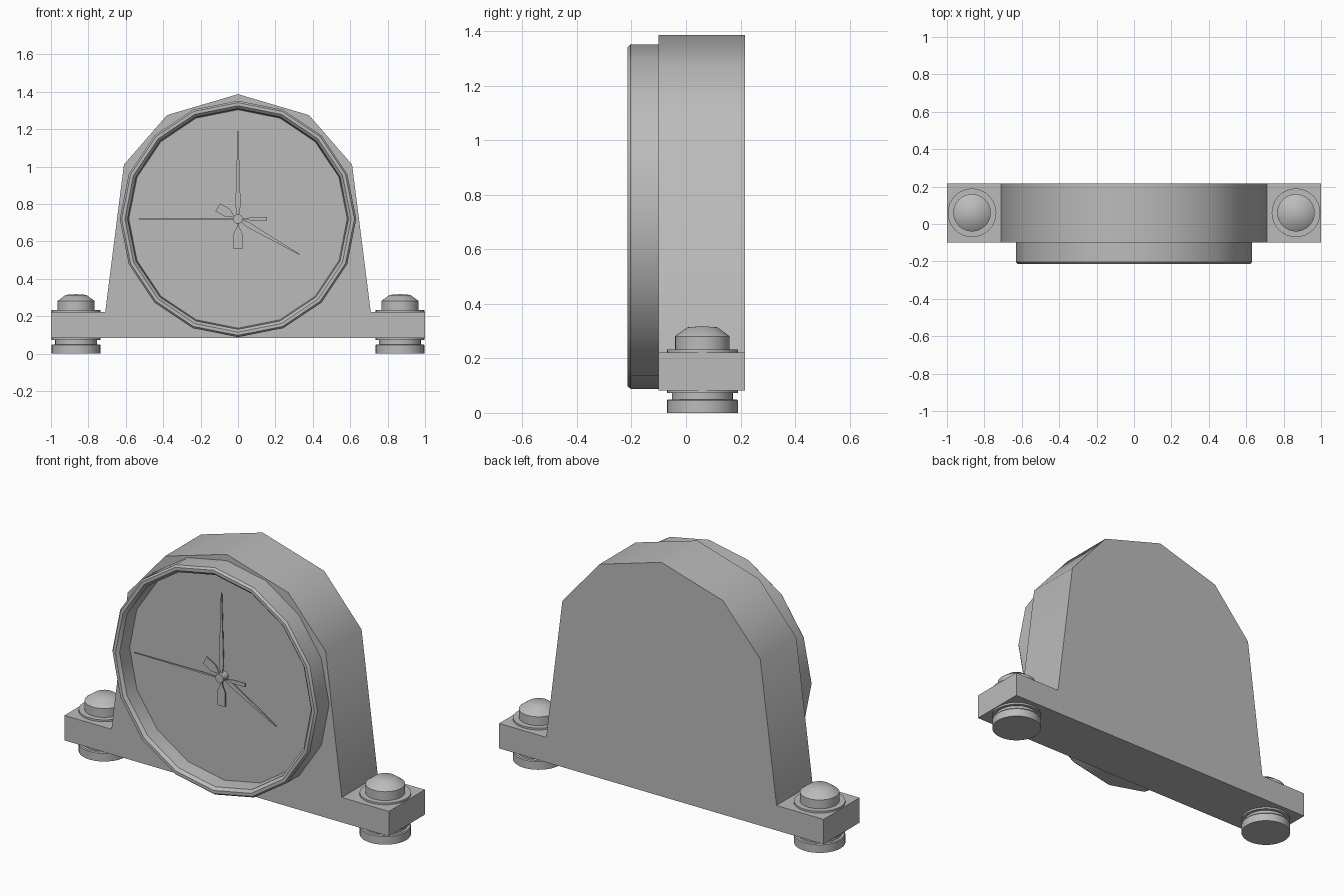
import bpy, bmesh, math
from mathutils import Matrix, Vector

cube = bpy.data.objects.get("Cube")
if cube:
    bpy.data.objects.remove(cube, do_unlink=True)

grey = bpy.data.materials.new("plain grey")
grey.use_nodes = True
COLOUR = (0.5, 0.5, 0.5, 1)
grey.diffuse_color = COLOUR
grey.node_tree.nodes["Principled BSDF"].inputs["Base Color"].default_value = COLOUR

CENTRE_Z = 0.72


def finish(bm, name, angle=35):
    bmesh.ops.recalc_face_normals(bm, faces=bm.faces)
    mesh = bpy.data.meshes.new(name)
    bm.to_mesh(mesh)
    bm.free()
    mesh.materials.append(grey)
    obj = bpy.data.objects.new(name, mesh)
    bpy.context.collection.objects.link(obj)
    bpy.ops.object.select_all(action='DESELECT')
    obj.select_set(True)
    bpy.context.view_layer.objects.active = obj
    bpy.ops.object.shade_smooth_by_angle(angle=math.radians(angle))
    return obj


def slab(name, outline, y0, y1, matrix=Matrix(), angle=35):
    """Extrude an x-z outline from y0 to y1."""
    bm = bmesh.new()
    face = bm.faces.new([bm.verts.new((x, y0, z)) for x, z in outline])
    new = bmesh.ops.extrude_face_region(bm, geom=[face])["geom"]
    verts = [v for v in new if isinstance(v, bmesh.types.BMVert)]
    bmesh.ops.translate(bm, verts=verts, vec=(0, y1 - y0, 0))
    bm.transform(matrix)
    return finish(bm, name, angle)


def lathe(name, profile, sides, matrix, angle=35):
    """Spin a radius-height profile about z, then place it."""
    bm = bmesh.new()
    verts = [bm.verts.new((r, 0, h)) for r, h in profile]
    edges = [bm.edges.new(pair) for pair in zip(verts, verts[1:])]
    bmesh.ops.spin(bm, geom=verts + edges, cent=(0, 0, 0), axis=(0, 0, 1),
                   angle=math.tau, steps=sides)
    bmesh.ops.remove_doubles(bm, verts=bm.verts, dist=0.0005)
    bm.transform(matrix)
    return finish(bm, name, angle)


def mirrored(half):
    """Complete a right-hand outline with its mirror image."""
    return half + [(-x, z) for x, z in reversed(half) if x > 0]


# Arched case with its foot bar, in one piece
slab("clock_case", mirrored([(1, 0.083), (1, 0.222), (0.71, 0.222), (0.61, 1.01),
                             (0.38, 1.275), (0, 1.387)]), -0.1, 0.217, angle=40)

# Bezel and dial, facing the front
to_front = Matrix.Translation((0, 0, CENTRE_Z)) @ Matrix.Rotation(math.pi / 2, 4, 'X')
lathe("bezel", [(0.632, 0.09), (0.632, 0.203), (0.622, 0.215), (0.605, 0.215),
                (0.59, 0.2), (0.583, 0.11), (0.583, 0.09), (0.632, 0.09)],
      16, to_front)
lathe("dial", [(0, 0.12), (0.585, 0.12), (0.585, 0.1), (0, 0.1)], 16, to_front)
lathe("hand_hub", [(0, 0.165), (0.025, 0.165), (0.025, 0.118)], 16, to_front)


# Hands: a tapered needle with a paddle tail
def hand(name, length, width, tail, paddle, direction, y):
    half = [(0, -tail), (paddle, -tail), (paddle, -tail * 0.5),
            (width * 0.4, -tail * 0.25), (width * 0.4, 0.02),
            (width, length * 0.16), (0.002, length)]
    outline = half + [(-x, z) for x, z in reversed(half) if x > 0]
    turn = Matrix.Translation((0, 0, CENTRE_Z)) @ Matrix.Rotation(direction, 4, 'Y')
    slab(name, outline, y, y + 0.006, turn)


hand("hour_hand", 0.38, 0.014, 0.125, 0.024, math.radians(120), -0.138)
hand("minute_hand", 0.47, 0.014, 0.16, 0.024, 0, -0.148)
hand("second_hand", 0.53, 0.005, 0.155, 0.01, math.radians(-90), -0.158)

# Bolts and round feet at both ends of the bar
for side, x in (("left", 0.866), ("right", -0.866)):
    place = Matrix.Translation((x, 0.06, 0))
    lathe(side + "_foot", [(0, 0), (0.13, 0), (0.13, 0.045), (0.126, 0.05),
                           (0.112, 0.05), (0.112, 0.073), (0.13, 0.073),
                           (0.13, 0.084), (0, 0.084)], 32, place)
    lathe(side + "_washer", [(0, 0.22), (0.13, 0.22), (0.13, 0.232), (0, 0.232)],
          32, place)
    lathe(side + "_bolt_head", [(0, 0.23), (0.1, 0.23), (0.1, 0.281),
                                (0.055, 0.314), (0, 0.318)], 32, place, 45)
